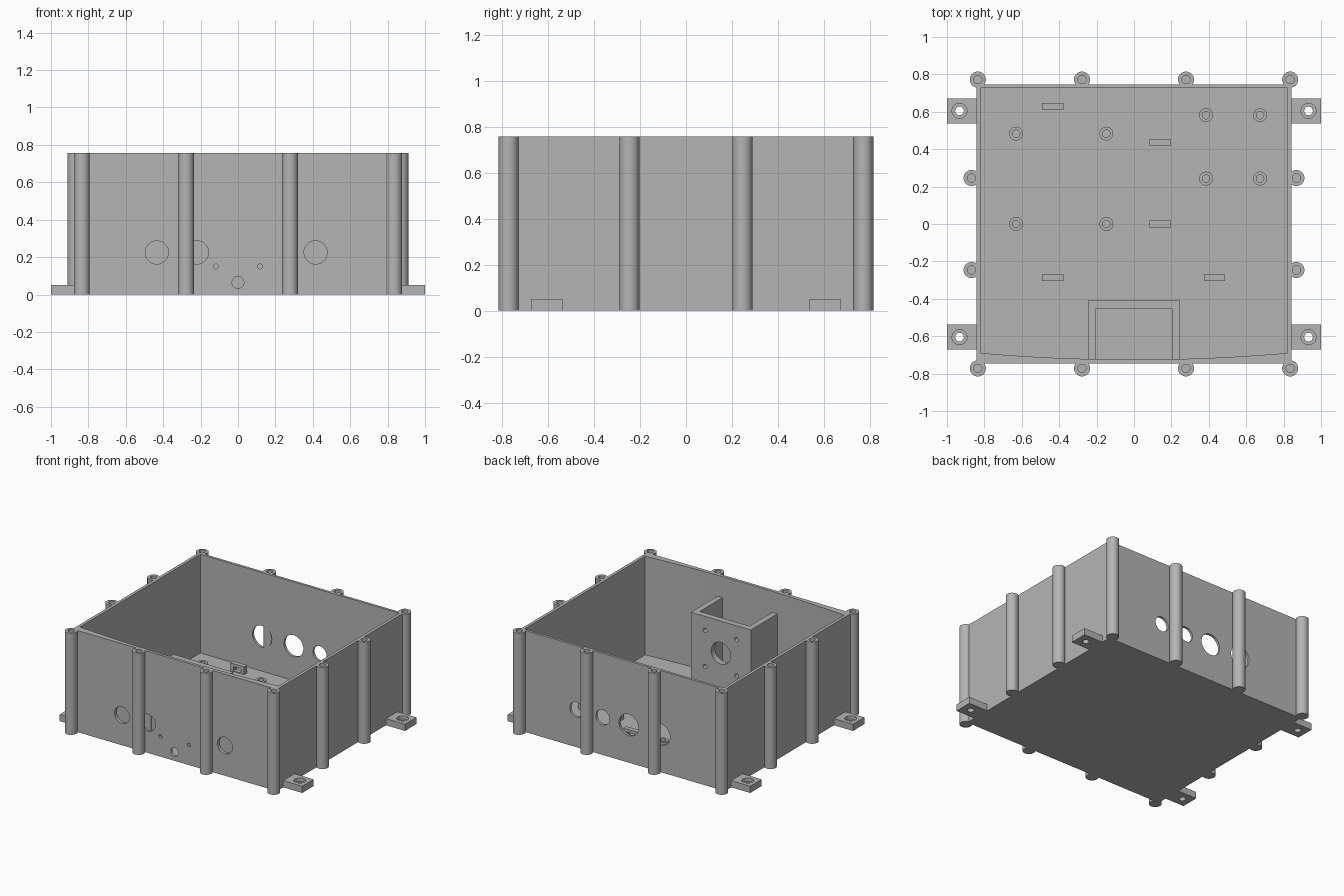
import bpy, bmesh, math
from mathutils import Matrix, Vector

cube = bpy.data.objects.get("Cube")
if cube:
    bpy.data.objects.remove(cube, do_unlink=True)

grey = bpy.data.materials.new("plain_grey")
grey.use_nodes = True
COLOUR = (0.46, 0.46, 0.46, 1)
grey.diffuse_color = COLOUR
grey.node_tree.nodes["Principled BSDF"].inputs["Base Color"].default_value = COLOUR

HEIGHT, FLOOR = 0.757, 0.022
OUT_X, OUT_Y = 0.843, 0.746
IN_X, IN_Y = 0.82, 0.727


def finish(name, bm):
    bmesh.ops.recalc_face_normals(bm, faces=bm.faces[:])
    mesh = bpy.data.meshes.new(name)
    bm.to_mesh(mesh)
    bm.free()
    mesh.materials.append(grey)
    ob = bpy.data.objects.new(name, mesh)
    bpy.context.collection.objects.link(ob)
    return ob


def prism(name, outline, z0, z1):
    bm = bmesh.new()
    face = bm.faces.new([bm.verts.new((x, y, z0)) for x, y in outline])
    top = bmesh.ops.extrude_face_region(bm, geom=[face])["geom"]
    verts = [v for v in top if isinstance(v, bmesh.types.BMVert)]
    bmesh.ops.translate(bm, verts=verts, vec=(0, 0, z1 - z0))
    return finish(name, bm)


def box(name, x0, x1, y0, y1, z0, z1):
    return prism(name, [(x0, y0), (x1, y0), (x1, y1), (x0, y1)], z0, z1)


def rod(name, start, end, r, sides=32):
    a, b = Vector(start), Vector(end)
    turn = (b - a).to_track_quat('Z', 'Y').to_matrix().to_4x4()
    bm = bmesh.new()
    bmesh.ops.create_cone(bm, cap_ends=True, segments=sides, radius1=r, radius2=r,
                          depth=(b - a).length, matrix=Matrix.Translation((a + b) / 2) @ turn)
    return finish(name, bm)


def cut(ob, cutters):
    """Subtract every cutter from ob, then discard the cutters."""
    for c in cutters:
        c.hide_render = True
        mod = ob.modifiers.new("cut", 'BOOLEAN')
        mod.operation, mod.solver, mod.object = 'DIFFERENCE', 'EXACT', c
    bpy.context.view_layer.update()
    mesh = bpy.data.meshes.new_from_object(ob.evaluated_get(bpy.context.evaluated_depsgraph_get()))
    ob.modifiers.clear()
    ob.data = mesh
    for c in cutters:
        bpy.data.objects.remove(c, do_unlink=True)


def hole_y(x, z, r, y0, y1):
    return rod("hole_cutter", (x, y0, z), (x, y1, z), r)


# Open case whose front wall is hollowed by a shallow arc inside
case = box("case", -OUT_X, OUT_X, -OUT_Y, OUT_Y, 0, HEIGHT)
STEPS = 12
arc = []
for i in range(STEPS + 1):
    t = 2 * i / STEPS - 1
    arc.append((IN_X * t, -0.69 - 0.035 * (1 - t * t)))
cavity = prism("cavity_cutter", arc + [(IN_X, IN_Y), (-IN_X, IN_Y)], FLOOR, 1)
cutters = [cavity]
# Connector holes through the back wall
for x, r in ((0.38, 0.056), (0.165, 0.056), (-0.05, 0.08), (-0.31, 0.08)):
    cutters.append(hole_y(x, 0.28, r, 0.7, 0.8))
# Blind round recesses in the front wall
for x in (-0.434, -0.22, 0.415):
    cutters.append(hole_y(x, 0.225, 0.062, -0.8, -OUT_Y + 0.022))
# Small holes through the front wall
for x, z, r in ((-0.118, 0.15, 0.013), (0.118, 0.15, 0.013), (0, 0.065, 0.032)):
    cutters.append(hole_y(x, z, r, -0.8, -0.66))
cut(case, cutters)

# Screw posts around the outside
spots = [(x, s * 0.772) for s in (-1, 1) for x in (-0.835, -0.278, 0.278, 0.835)]
spots += [(s * 0.868, y) for s in (-1, 1) for y in (-0.246, 0.246)]
for x, y in spots:
    post = rod("screw_post", (x, y, 0), (x, y, HEIGHT), 0.043)
    cut(post, [rod("hole_cutter", (x, y, HEIGHT - 0.15), (x, y, 1), 0.022)])

# Mounting feet with counterbored holes
for sx in (-1, 1):
    for sy in (-1, 1):
        x, y = sx * 0.933, sy * 0.605
        xa, xb = sorted((sx * 0.83, sx))
        foot = box("mounting_foot", xa, xb, y - 0.067, y + 0.067, 0, 0.05)
        cut(foot, [rod("hole_cutter", (x, y, -0.1), (x, y, 0.2), 0.023),
                   rod("hole_cutter", (x, y, 0.025), (x, y, 0.2), 0.04)])

# Circuit board standoffs on the floor
boards = [(x, y) for x in (-0.63, -0.148) for y in (0, 0.483)]
boards += [(x, y) for x in (0.385, 0.674) for y in (0.243, 0.582)]
for x, y in boards:
    standoff = rod("standoff", (x, y, FLOOR - 0.01), (x, y, 0.095), 0.037)
    cut(standoff, [rod("hole_cutter", (x, y, FLOOR), (x, y, 0.2), 0.02)])

# Cable tie anchors with a tunnel from front to back
for x, y in ((-0.435, 0.63), (0.14, 0.437), (0.14, 0), (-0.435, -0.287), (0.43, -0.287)):
    anchor = box("cable_anchor", x - 0.057, x + 0.057, y - 0.018, y + 0.018, FLOOR - 0.01, 0.08)
    cut(anchor, [box("tunnel_cutter", x - 0.03, x + 0.03, y - 0.1, y + 0.1, FLOOR + 0.005, 0.058)])

# U-shaped motor bracket behind the front wall
w, t = 0.247, 0.042
bracket = prism("motor_bracket", [(-w, -0.73), (-w + t, -0.73), (-w + t, -0.455), (w - t, -0.455),
                                  (w - t, -0.73), (w, -0.73), (w, -0.41), (-w, -0.41)],
                FLOOR - 0.01, 0.6)
cutters = [hole_y(0, 0.36, 0.08, -0.5, -0.35)]
for sx in (-1, 1):
    for sz in (-1, 1):
        cutters.append(hole_y(sx * 0.13, 0.36 + sz * 0.135, 0.016, -0.5, -0.35))
cut(bracket, cutters)

# Smooth the round surfaces and keep the edges sharp
bpy.ops.object.select_all(action='DESELECT')
for ob in bpy.context.collection.objects:
    if ob.type == 'MESH':
        ob.select_set(True)
        bpy.context.view_layer.objects.active = ob
bpy.ops.object.shade_smooth_by_angle(angle=math.radians(30))
